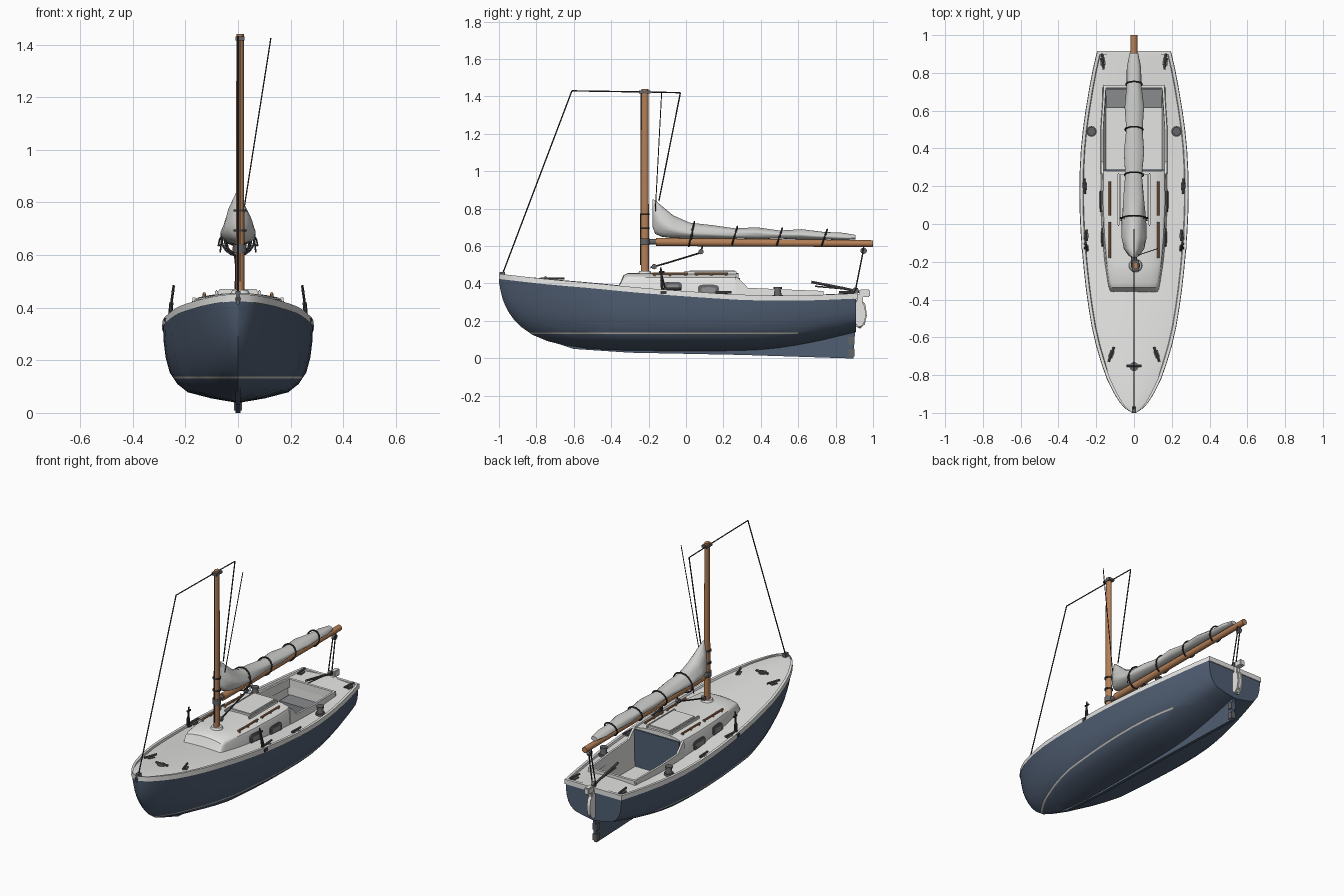
import bpy, bmesh, math
from mathutils import Vector, Matrix

if "Cube" in bpy.data.objects:
    bpy.data.objects.remove(bpy.data.objects["Cube"])


def material(name, rgb):
    m = bpy.data.materials.new(name)
    m.diffuse_color = (*rgb, 1)
    m.use_nodes = True
    m.node_tree.nodes["Principled BSDF"].inputs["Base Color"].default_value = m.diffuse_color
    return m


BLUE = material("hull_blue", (.08, .112, .17))
WHITE = material("deck_white", (.78, .78, .77))
SAIL = material("sail_grey", (.62, .62, .61))
WOOD = material("varnished_wood", (.46, .215, .095))
DARK = material("dark_fittings", (.045, .045, .05))
STEEL = material("grey_metal", (.13, .13, .135))
GLASS = material("window_grey", (.25, .26, .27))
CREAM = material("stripe_cream", (.6, .57, .5))


def finish(name, bm, *mats, angle=35):
    bmesh.ops.recalc_face_normals(bm, faces=bm.faces)
    me = bpy.data.meshes.new(name)
    bm.to_mesh(me)
    bm.free()
    ob = bpy.data.objects.new(name, me)
    bpy.context.collection.objects.link(ob)
    for m in mats:
        me.materials.append(m)
    bpy.ops.object.select_all(action='DESELECT')
    ob.select_set(True)
    bpy.context.view_layer.objects.active = ob
    bpy.ops.object.shade_smooth_by_angle(angle=math.radians(angle))
    return ob


def loft(bm, rows, closed=False, caps=""):
    vs = [[bm.verts.new(p) for p in r] for r in rows]
    n = len(rows[0])
    for a, b in zip(vs, vs[1:]):
        for i in range(n if closed else n - 1):
            j = (i + 1) % n
            bm.faces.new((a[i], a[j], b[j], b[i]))
    if "s" in caps:
        bm.faces.new(vs[0])
    if "e" in caps:
        bm.faces.new(vs[-1])


def rod(bm, p, q, r, r2=None, n=8):
    p, q = Vector(p), Vector(q)
    m = Matrix.Translation((p + q) / 2) @ (q - p).to_track_quat('Z', 'Y').to_matrix().to_4x4()
    bmesh.ops.create_cone(bm, cap_ends=True, segments=n, radius1=r,
                          radius2=r if r2 is None else r2, depth=(q - p).length, matrix=m)


def path(bm, pts, r, n=6):
    for p, q in zip(pts, pts[1:]):
        rod(bm, p, q, r, n=n)


def box(bm, c, s, rz=0):
    bmesh.ops.create_cube(bm, size=1, matrix=Matrix.Translation(c) @ Matrix.Rotation(rz, 4, 'Z')
                          @ Matrix.Diagonal((*s, 1)))


def prism(bm, outline, x0, x1):
    loft(bm, [[(x, y, z) for y, z in outline] for x in (x0, x1)], True, "se")


def curve(table, y):
    """Smooth interpolation through (y, value) pairs."""
    k = 0
    while k < len(table) - 2 and y > table[k + 1][0]:
        k += 1
    slope = lambda i, j: (table[j][1] - table[i][1]) / (table[j][0] - table[i][0])
    (y0, a), (y1, b) = table[k], table[k + 1]
    m0, m1 = slope(max(k - 1, 0), k + 1), slope(k, min(k + 2, len(table) - 1))
    h = y1 - y0
    t = (y - y0) / h
    return (a * (2*t**3 - 3*t*t + 1) + b * (3*t*t - 2*t**3)
            + h * (m0 * (t**3 - 2*t*t + t) + m1 * (t**3 - t*t)))


BEAM = [(-1, .006), (-.97, .05), (-.9, .1), (-.8, .148), (-.6, .208), (-.4, .243), (-.2, .266),
        (0, .281), (.2, .285), (.4, .277), (.6, .253), (.8, .218), (.91, .193)]
SHEER = [(-1, .43), (-.75, .402), (-.5, .38), (-.25, .356), (0, .337), (.3, .318), (.6, .314), (.91, .325)]
BOTTOM = [(-1, .41), (-.985, .33), (-.95, .25), (-.9, .185), (-.82, .125), (-.7, .08), (-.55, .052),
          (-.3, .04), (.3, .04), (.5, .055), (.7, .09), (.91, .14)]
CABIN = [(-.36, .13), (-.25, .15), (-.07, .169), (.12, .178), (.28, .175)]
STATIONS = [-1, -.992, -.98, -.965, -.945, -.92, -.88, -.82, -.74, -.64, -.54, -.44, -.34, -.24, -.14,
            -.04, .06, .16, .28, .4, .5, .6, .72, .82, .91]
both = lambda half: half + [(-x, y, z) for x, y, z in half[::-1] if x > 1e-6]

# Hull: full sections amidships blending to V sections at the bow
FULL = [(1, 1), (.99, .8), (.965, .6), (.91, .4), (.81, .25), (.67, .14), (.36, .06), (0, 0)]
VEE = [(1, 1), (.93, .83), (.84, .65), (.72, .46), (.57, .3), (.4, .17), (.2, .07), (0, 0)]
rows = []
for y in STATIONS:
    b, s, k = curve(BEAM, y), curve(SHEER, y), curve(BOTTOM, y)
    v = min(1, max(0, (-.35 - y) / .5))
    rows.append(both([(b * (f[0]*(1-v) + e[0]*v), y, k + (s-k) * (f[1]*(1-v) + e[1]*v))
                      for f, e in zip(FULL, VEE)]))
bm = bmesh.new()
loft(bm, rows, caps="e")
for z in (.13, .138):
    bmesh.ops.bisect_plane(bm, geom=bm.verts[:] + bm.edges[:] + bm.faces[:],
                           plane_co=(0, 0, z), plane_no=(0, 0, 1))
for f in bm.faces:
    c = f.calc_center_median()
    f.material_index = int(.13 < c.z < .138 and c.y < .6)
finish("hull", bm, BLUE, CREAM)

# Keel and skeg
bm = bmesh.new()
prism(bm, [(-.75, .1), (-.6, .05), (-.3, .03), (.3, .018), (.86, 0), (.895, 0), (.905, .16),
           (.7, .11), (.4, .065), (-.4, .06)], -.009, .009)
finish("keel", bm, BLUE)

# Deck with raised toe rail, open at the cockpit
rows = []
for y in STATIONS:
    b, s = curve(BEAM, y), curve(SHEER, y)
    p = min(.165, .7 * b)
    camber = lambda x: s + .008 + .016 * (1 - (x / b) ** 2) * min(1, b / .15)
    half = [(b + .004, y, s - .006), (b + .002, y, s + .022), (max(b - .014, b * .6 + p * .38), y, s + .022)]
    for x in (b * .92 if b < .15 else b - .018, (b * .9 + p) / 1.95, p, p * .5, 0):
        half.append((x, y, camber(x)))
    rows.append(both(half))
bm = bmesh.new()
loft(bm, rows)
hole = [f for f in bm.faces if abs(f.calc_center_median().x) < .164 and .28 < f.calc_center_median().y < .72]
bmesh.ops.delete(bm, geom=hole, context='FACES')
box(bm, (0, .907, .333), (.392, .018, .03))
finish("deck", bm, WHITE)

# Cabin trunk with cambered roof
rows = []
for y, h in ((-.365, 0), (-.35, .4), (-.335, .85), (-.31, 1), (-.2, 1), (-.07, 1), (.12, 1), (.28, 1)):
    w, s = curve(CABIN, y), curve(SHEER, y)
    base = s + .01
    rows.append(both([(w * fx, y, base + (z - base) * h) for fx, z in
                      ((1, base), (.95, .42), (.92, .432), (.85, .439), (.6, .448), (.3, .454), (0, .456))]))
bm = bmesh.new()
loft(bm, rows, caps="e")
finish("cabin", bm, WHITE)

# Sliding hatch and its runners
bm = bmesh.new()
box(bm, (0, .14, .458), (.15, .25, .024))
for s in (1, -1):
    box(bm, (s * .082, .13, .454), (.012, .28, .026))
bmesh.ops.bevel(bm, geom=bm.edges[:], offset=.004, segments=2, affect='EDGES')
finish("hatch", bm, WHITE)

# Companionway bulkhead
bm = bmesh.new()
box(bm, (0, .284, .31), (.31, .008, .24))
finish("companionway", bm, BLUE)

# Cockpit well, stern locker and coaming
bm = bmesh.new()
rim = lambda x, y0, y1, z: [(-x, y0, z), (x, y0, z), (x, y1, z), (-x, y1, z)]
loft(bm, [rim(.166, .279, .722, .345), rim(.148, .279, .715, .2)], True, "e")
finish("cockpit_well", bm, WHITE)
bm = bmesh.new()
box(bm, (0, .665, .235), (.29, .1, .06))
finish("stern_locker", bm, GLASS)
bm = bmesh.new()
for s in (1, -1):
    loft(bm, [[(s * (x - .009), y, .31), (s * (x + .009), y, .31), (s * (x + .005), y, z), (s * (x - .007), y, z)]
              for x, y, z in ((.168, .265, .438), (.169, .285, .425), (.17, .33, .377), (.17, .5, .369),
                              (.155, .735, .36))], True, "se")
box(bm, (0, .727, .338), (.32, .016, .044))
finish("coaming", bm, WHITE)


# Cabin windows: rounded frame plates with glass
def pane(bm, s, y, z, ly, lz, out):
    x = curve(CABIN, y) * .968
    ring = []
    for i in range(24):
        c, d = math.cos(i * math.tau / 24), math.sin(i * math.tau / 24)
        ring.append((ly * math.copysign(abs(c) ** .5, c), lz * math.copysign(abs(d) ** .5, d)))
    loft(bm, [[(s * (x + o - b * .1), y + a, z + b) for a, b in ring] for o in (-.008, out)], True, "se")


frames, glass = bmesh.new(), bmesh.new()
for s in (1, -1):
    for y, z, ly in ((-.07, .381, .048), (.12, .366, .056)):
        pane(frames, s, y, z, ly, .028, .007)
        pane(glass, s, y, z, ly - .017, .014, .009)
finish("window_frames", frames, STEEL)
finish("window_glass", glass, GLASS)

# Wooden roof handrails
bm = bmesh.new()
for s in (1, -1):
    for a, b in ((-.18, .01), (.045, .225)):
        rod(bm, (s * .128, a, .453), (s * .128, b, .453), .006)
        for t in (.06, .5, .94):
            y = a + (b - a) * t
            rod(bm, (s * .128, y, .435), (s * .128, y, .453), .006)
finish("handrails", bm, WOOD)

# Mast, boom and mast collar
MX = .008
bm = bmesh.new()
rod(bm, (0, 0, .44), (0, 0, 1.44), .022, .019, 20)
bmesh.ops.transform(bm, matrix=Matrix.Translation((MX, -.22, 0)) @ Matrix.Diagonal((.75, 1, 1, 1)), verts=bm.verts)
finish("mast", bm, WOOD)
bm = bmesh.new()
rod(bm, (0, -.16, .622), (0, 1, .613), .022, .018, 20)
finish("boom", bm, WOOD)
bm = bmesh.new()
rod(bm, (MX, -.22, .44), (MX, -.22, .468), .042, .03, 20)
finish("mast_collar", bm, WHITE)

# Furled sail: lumpy teardrop sections
sail = [(-.178, .70, .85, .012), (-.165, .665, .845, .03), (-.13, .65, .815, .05), (-.07, .642, .765, .06),
        (.02, .64, .725, .058), (.14, .64, .712, .053), (.26, .64, .695, .044), (.38, .638, .70, .054),
        (.5, .64, .683, .043), (.62, .635, .69, .05), (.74, .635, .675, .037), (.83, .632, .672, .036),
        (.905, .635, .66, .022)]
rows = []
for k, (y, z0, z1, w) in enumerate(sail):
    ring = []
    for i in range(24):
        a = i * math.tau / 24
        r = 1 + .07 * math.sin(5 * a + k * .9)
        taper = 1 - (.35 if k < 5 else .12) * math.sin(a)
        ring.append((w * r * math.cos(a) * taper, y, (z0 + z1) / 2 + (z1 - z0) / 2 * math.sin(a)))
    rows.append(ring)
bm = bmesh.new()
loft(bm, rows, True, "se")
finish("furled_sail", bm, SAIL, angle=60)

# Sail ties with dangling loops, and mast bands
bm = bmesh.new()
for y, zc, w, h in ((.03, .664, .064, .066), (.26, .655, .05, .05), (.5, .65, .048, .046), (.74, .645, .043, .044)):
    path(bm, [(w * math.cos(a), y + .015 * math.sin(a), zc + h * math.sin(a))
              for a in [i * math.tau / 16 for i in range(17)]], .0045)
for s in (1, -1):
    path(bm, [(s * .05, .03, .69), (s * .07, .035, .66), (s * .075, .03, .635), (s * .062, .03, .64), (s * .06, .03, .67),
              (s * .068, .02, .61)], .003)
for z in (.69, .765):
    rod(bm, (MX, -.22, z), (MX, -.22, z + .008), .025, n=16)
finish("sail_ties", bm, DARK)

# Standing and running rigging
bm = bmesh.new()
path(bm, [(0, -.985, .44), (0, -.61, 1.43), (0, -.22, 1.424), (0, -.03, 1.42), (0, -.145, .84)], .0035)
rod(bm, (.125, -.13, 1.425), (.022, -.165, .77), .0025, n=6)
path(bm, [(MX, -.24, 1.42), (MX, -.243, .5)], .0025)
for s in (1, -1):
    path(bm, [(s * .012, .95, .6), (s * .008, .945, .56), (s * .012, .905, .36)], .0035)
path(bm, [(0, -.19, .485), (0, -.1, .51), (0, .08, .565), (0, .09, .61)], .0045)
finish("rigging", bm, DARK)

# Blocks, gooseneck and mast cap fittings
bm = bmesh.new()
for y, z, r in ((.95, .575, .017), (.907, .365, .015), (-.17, .49, .014), (.08, .57, .014)):
    rod(bm, (-.009, y, z), (.009, y, z), r, n=14)
rod(bm, (0, -.21, .623), (0, -.15, .623), .015, n=12)
rod(bm, (MX, -.22, .607), (MX, -.22, .64), .025, n=16)
box(bm, (MX, -.22, 1.423), (.035, .06, .015))
finish("blocks_and_gooseneck", bm, STEEL)

# Shroud turnbuckles leaning in from the side decks
bm = bmesh.new()
for s in (1, -1):
    box(bm, (s * .262, -.12, .352), (.034, .03, .018))
    rod(bm, (s * .26, -.125, .35), (s * .253, -.13, .42), .008)
    rod(bm, (s * .253, -.13, .42), (s * .244, -.135, .485), .005)
    rod(bm, (s * .258, -.105, .35), (s * .25, -.13, .45), .004)
    rod(bm, (s * .248, -.145, .46), (s * .248, -.115, .46), .006)
finish("turnbuckles", bm, DARK)

# Deck cleats, winches and bow fittings
bm = bmesh.new()
for s in (1, -1):
    for x, y, rz in ((.165, .86, .1), (.262, .2, .05), (.255, -.07, -.08), (.12, -.69, -.35)):
        z = curve(SHEER, y) + .016
        d = Vector((math.sin(rz) * s, math.cos(rz), 0))
        c = Vector((s * x, y, z))
        box(bm, c, (.026, .04, .014), -s * rz)
        rod(bm, c + d * .042 + Vector((0, 0, .014)), c - d * .042 + Vector((0, 0, .014)), .006)
    rod(bm, (s * .225, .49, .325), (s * .225, .49, .338), .028, n=18)
    rod(bm, (s * .225, .49, .338), (s * .225, .49, .37), .021, .016, 18)
    rod(bm, (s * .225, .49, .37), (s * .225, .49, .38), .022, n=18)
rod(bm, (0, -.755, .41), (0, -.755, .432), .024, n=16)
rod(bm, (-.04, -.75, .432), (.04, -.75, .432), .007)
box(bm, (0, -.982, .45), (.02, .03, .025))
finish("deck_fittings", bm, STEEL)

# Tiller
bm = bmesh.new()
path(bm, [(0, .67, .408), (0, .84, .375), (0, .95, .35)], .007, 8)
rod(bm, (0, .69, .385), (0, .86, .37), .004)
finish("tiller", bm, STEEL)

# Rudder head, blade and hinges
bm = bmesh.new()
prism(bm, [(.893, .2), (.91, .175), (.93, .165), (.952, .185), (.962, .23), (.955, .285), (.93, .315), (.895, .3)],
      -.014, .014)
box(bm, (0, .955, .348), (.034, .056, .04))
box(bm, (0, .93, .32), (.024, .03, .05))
bmesh.ops.bevel(bm, geom=bm.edges[:], offset=.005, segments=2, affect='EDGES')
finish("rudder", bm, WHITE)
bm = bmesh.new()
for z in (.03, .095):
    box(bm, (0, .885, z), (.03, .03, .04))
finish("rudder_hinges", bm, STEEL)
